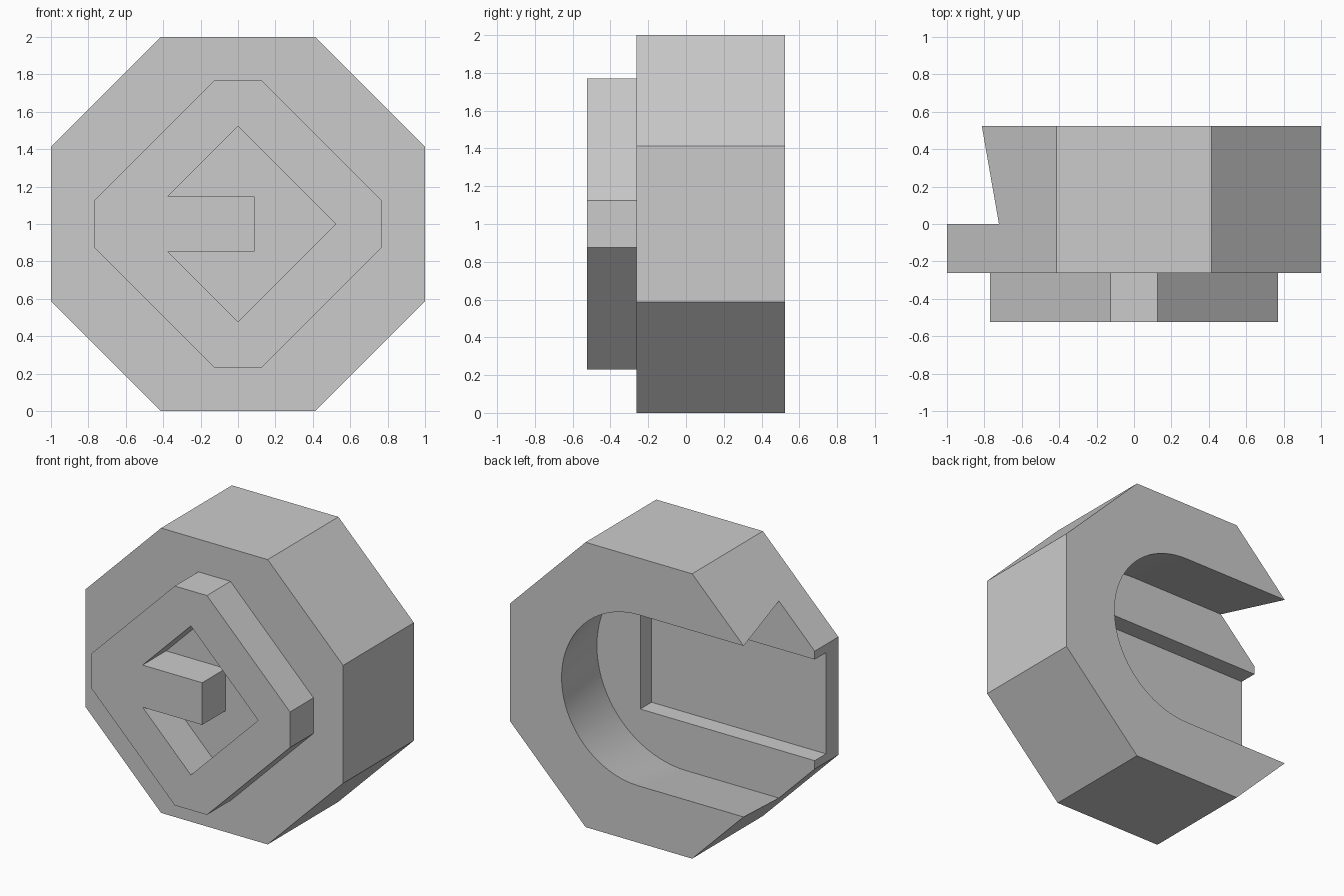
import bpy, bmesh
from math import cos, sin, pi, radians

if "Cube" in bpy.data.objects:
    bpy.data.objects.remove(bpy.data.objects["Cube"], do_unlink=True)

grey = bpy.data.materials.new("plain grey")
grey.use_nodes = True
colour = (0.6, 0.6, 0.6, 1)
grey.diffuse_color = colour
grey.node_tree.nodes["Principled BSDF"].inputs["Base Color"].default_value = colour

MID = 1.0                                    # height of the centre line
FRONT, STEP, FLOOR, BACK = -0.523, -0.262, 0.0, 0.523


def loft(name, y0, profile0, y1, profile1=None):
    """Solid between two x/z profiles (z measured from the centre line)."""
    bm = bmesh.new()
    rings = [[bm.verts.new((x, y, MID + z)) for x, z in prof]
             for y, prof in ((y0, profile0), (y1, profile1 or profile0))]
    for ring in rings:
        bm.faces.new(ring)
    a, b = rings
    for i in range(len(a)):
        j = (i + 1) % len(a)
        bm.faces.new((a[i], a[j], b[j], b[i]))
    bmesh.ops.recalc_face_normals(bm, faces=bm.faces)
    mesh = bpy.data.meshes.new(name)
    bm.to_mesh(mesh)
    bm.free()
    mesh.materials.append(grey)
    obj = bpy.data.objects.new(name, mesh)
    bpy.context.collection.objects.link(obj)
    return obj


def cut(obj, cutter):
    """Subtract the cutter from the object and discard it."""
    mod = obj.modifiers.new("cut", "BOOLEAN")
    mod.operation, mod.solver, mod.object = "DIFFERENCE", "EXACT", cutter
    select(obj)
    bpy.ops.object.modifier_apply(modifier=mod.name)
    bpy.data.objects.remove(cutter, do_unlink=True)


def select(obj):
    bpy.ops.object.select_all(action="DESELECT")
    obj.select_set(True)
    bpy.context.view_layer.objects.active = obj


def chamfered_square(outer, inner):
    """Eight corners made from one pair of distances."""
    return [(outer, -inner), (outer, inner), (inner, outer), (-inner, outer),
            (-outer, inner), (-outer, -inner), (-inner, -outer), (inner, -outer)]


def round_slot(y, steps=40):
    """Round-ended slot outline, open towards -x and wider at its floor."""
    r = 0.692 - 0.175 * y
    arc = [(r * cos(t), r * sin(t))
           for t in (pi * (i / steps - 0.5) for i in range(steps + 1))]
    return [(-1.3, -r)] + arc + [(-1.3, r)]


# Octagonal body with a dovetail slot and a shallow square-ended channel
body = loft("octagonal_body", STEP, chamfered_square(1, 0.414), BACK)
top = BACK + 0.1
cut(body, loft("slot_cutter", FLOOR, round_slot(FLOOR), top, round_slot(top)))
h = 0.355
cut(body, loft("channel_cutter", -0.125,
               [(-1.3, -h), (h, -h), (h, h), (-1.3, h)], 0.1))
select(body)
bpy.ops.object.shade_smooth_by_angle(angle=radians(25))

# Raised front plate with an arrow-shaped opening
plate = loft("front_plate", FRONT, chamfered_square(0.77, 0.125), STEP)
tip, bar, notch = 0.523, 0.148, 0.088
wing = bar - tip
arrow = [(0, tip), (wing, bar), (notch, bar),
         (notch, -bar), (wing, -bar), (0, -tip), (tip, 0)]
cut(plate, loft("arrow_cutter", FRONT - 0.1, arrow, STEP + 0.1))
